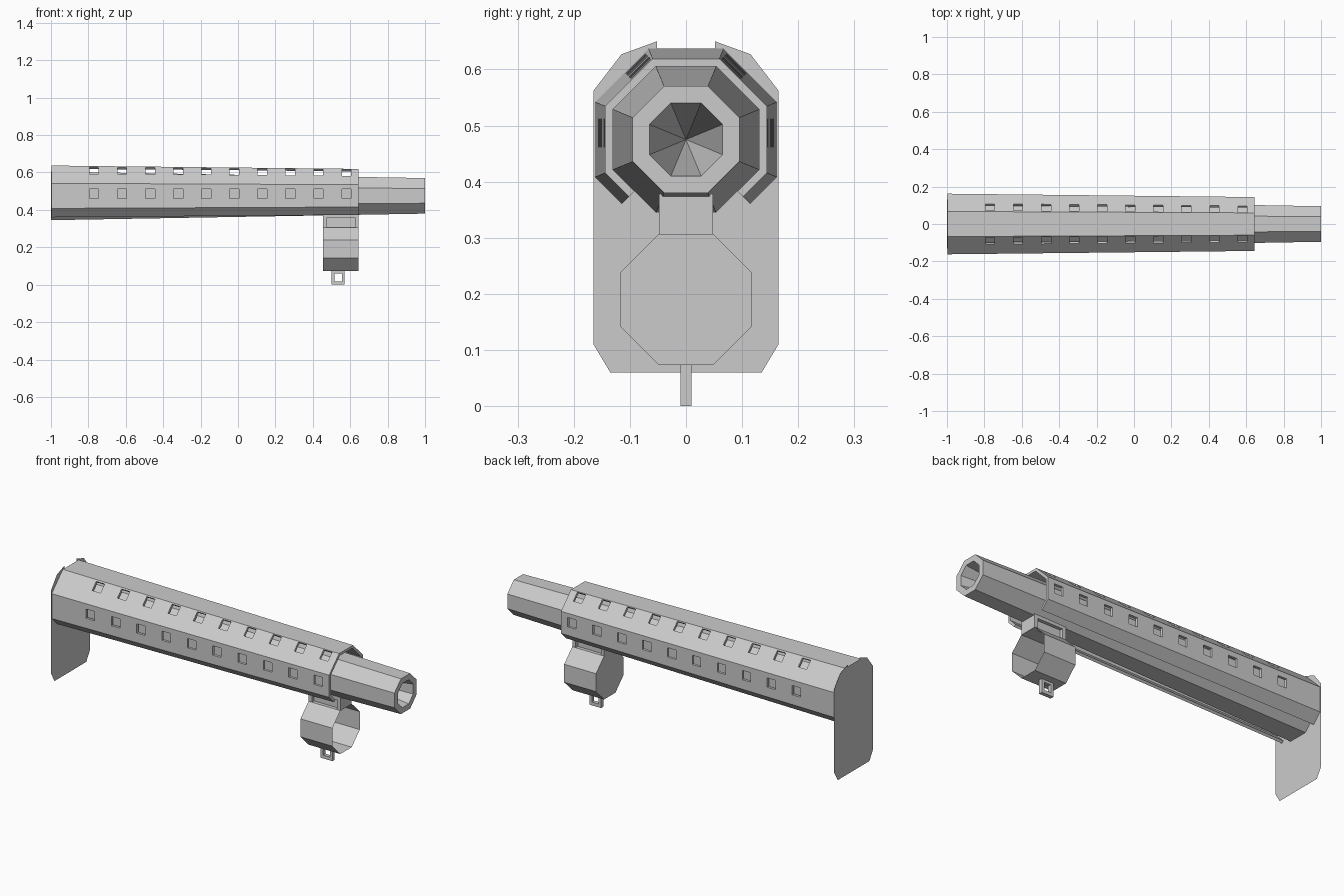
import bpy, bmesh
from math import sin, cos, radians
from mathutils import Matrix

if "Cube" in bpy.data.objects:
    bpy.data.objects.remove(bpy.data.objects["Cube"])

AXIS_Z = 0.475          # height of the barrel axis
OCT = 1 / cos(radians(22.5))   # apothem to corner radius

grey = bpy.data.materials.new("plain_grey")
grey.use_nodes = True
grey.diffuse_color = (0.6, 0.6, 0.6, 1)
grey.node_tree.nodes["Principled BSDF"].inputs["Base Color"].default_value = grey.diffuse_color


def finish(name, bm, fix_normals=True):
    if fix_normals:
        bmesh.ops.recalc_face_normals(bm, faces=bm.faces)
    mesh = bpy.data.meshes.new(name)
    bm.to_mesh(mesh)
    bm.free()
    mesh.materials.append(grey)
    obj = bpy.data.objects.new(name, mesh)
    bpy.context.collection.objects.link(obj)
    return obj


def add_box(bm, x, y, z, matrix=Matrix()):
    """Add a box from (min, max) pairs."""
    centre = [(a + b) / 2 for a, b in (x, y, z)]
    size = [b - a for a, b in (x, y, z)]
    mat = matrix @ Matrix.Translation(centre) @ Matrix.Diagonal((*size, 1))
    bmesh.ops.create_cube(bm, size=1, matrix=mat)


def ring(bm, x, points):
    return [bm.verts.new((x, y, z)) for y, z in points]


def octagon(apothem, z=AXIS_Z):
    r = apothem * OCT
    angles = [radians(22.5 + 45 * k) for k in range(8)]
    return [(r * cos(a), z + r * sin(a)) for a in angles]


def bridge(bm, a, b):
    n = len(a)
    for i in range(n):
        j = (i + 1) % n
        bm.faces.new((a[i], a[j], b[j], b[i]))


# Tapered eight-sided barrel with a pointed bore
bm = bmesh.new()
rear = ring(bm, -0.999, octagon(0.13))
muzzle = ring(bm, 1, octagon(0.095))
bore = ring(bm, 1, octagon(0.065))
bridge(bm, rear, muzzle)
bridge(bm, muzzle, bore)
bm.faces.new(rear)
tip = bm.verts.new((0.6, 0, AXIS_Z))
for i in range(8):
    bm.faces.new((bore[i], bore[(i + 1) % 8], tip))
finish("barrel", bm)


# Heat shield: a shell open along the underside
def shield_section(outer, thickness):
    def arc(apothem):
        steps = [(-45, 1)] + [(22.5 + 45 * k, OCT) for k in range(-1, 5)] + [(225, 1)]
        return [(apothem * f * cos(radians(d)), AXIS_Z + apothem * f * sin(radians(d)))
                for d, f in steps]
    return arc(outer) + arc(outer - thickness)[::-1]


SHIELD_BACK, SHIELD_FRONT = -0.998, 0.645
bm = bmesh.new()
back = ring(bm, SHIELD_BACK, shield_section(0.162, 0.014))
front = ring(bm, SHIELD_FRONT, shield_section(0.144, 0.014))
bridge(bm, back, front)
for end in (back, front):
    half = len(end) // 2
    for i in range(half - 1):
        bm.faces.new((end[i], end[i + 1], end[-2 - i], end[-1 - i]))
shield = finish("heat_shield", bm)

# Square vents in the side and upper diagonal panels
bm = bmesh.new()
for k in range(10):
    x = -0.77 + 0.15 * k
    for side in (1, -1):
        for angle, shift in ((0, 0.012), (45, 0.032)):
            t = radians(angle)
            a = 0.148
            y = side * (a * cos(t) - shift * sin(t))
            z = AXIS_Z + a * sin(t) + shift * cos(t)
            place = Matrix.Translation((x, y, z)) @ Matrix.Rotation(side * t, 4, 'X')
            add_box(bm, (-0.025, 0.025), (-0.035, 0.035), (-0.025, 0.025), place)
cutter = finish("vent_cutter", bm)
cutter.hide_render = True
cut = shield.modifiers.new("vents", 'BOOLEAN')
cut.operation = 'DIFFERENCE'
cut.solver = 'EXACT'
cut.object = cutter
bpy.context.view_layer.update()
vented = bpy.data.meshes.new_from_object(
    shield.evaluated_get(bpy.context.evaluated_depsgraph_get()))
shield.modifiers.clear()
shield.data = vented
bpy.data.objects.remove(cutter)

# Flat end plate with clipped corners and a notch in its top edge
half = [(0.135, 0.06), (0.165, 0.11), (0.165, 0.562), (0.115, 0.627),
        (0.052, 0.65), (0.052, 0.63)]
bm = bmesh.new()
bm.faces.new(ring(bm, -1, half + [(-y, z) for y, z in reversed(half)]))
finish("end_plate", bm)

# Eight-sided cup under the barrel, open towards the muzzle
bm = bmesh.new()
closed = ring(bm, 0.455, octagon(0.117, 0.19))
mouth = ring(bm, 0.645, octagon(0.117, 0.19))
bridge(bm, closed, mouth)
bm.faces.new(closed)
finish("lower_cup", bm)

# Mount joining cup and barrel, with recessed sides
bm = bmesh.new()
add_box(bm, (0.475, 0.625), (-0.03, 0.03), (0.306, 0.36))
for x in ((0.455, 0.475), (0.625, 0.645)):
    add_box(bm, x, (-0.048, 0.048), (0.306, 0.36))
add_box(bm, (0.455, 0.645), (-0.048, 0.048), (0.36, 0.378))
finish("cup_mount", bm)

# Square loop below the cup
bm = bmesh.new()
for x in ((0.5, 0.515), (0.555, 0.57)):
    add_box(bm, x, (-0.01, 0.01), (0, 0.074))
for z in ((0, 0.018), (0.06, 0.074)):
    add_box(bm, (0.515, 0.555), (-0.01, 0.01), z)
finish("sling_loop", bm)
